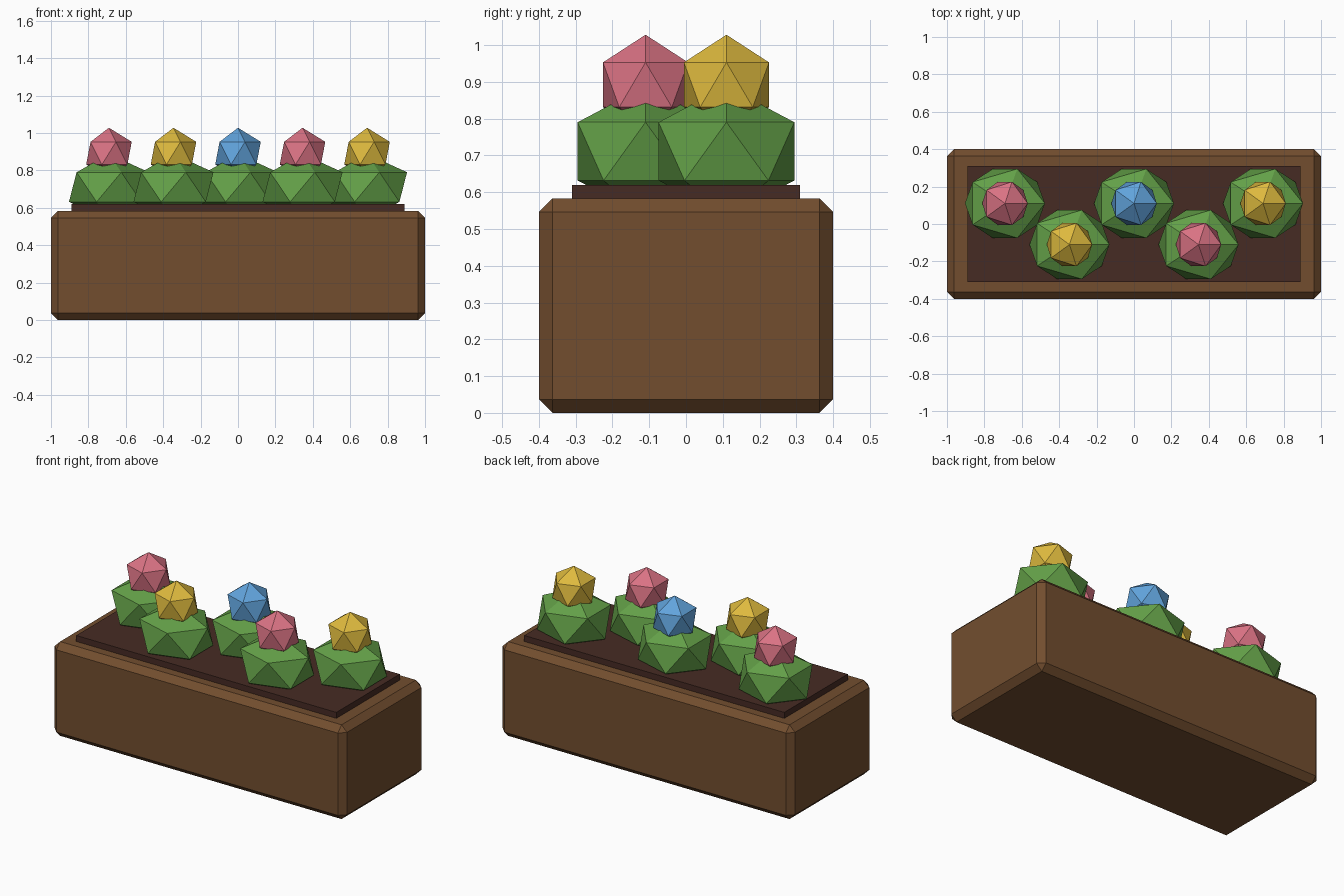
import bpy
import bmesh
from mathutils import Matrix

default_cube = bpy.data.objects.get("Cube")
if default_cube:
    bpy.data.objects.remove(default_cube, do_unlink=True)


def make_material(name, rgb):
    mat = bpy.data.materials.new(name)
    mat.use_nodes = True
    colour = (*rgb, 1.0)
    mat.diffuse_color = colour
    bsdf = next(n for n in mat.node_tree.nodes if n.type == "BSDF_PRINCIPLED")
    bsdf.inputs["Base Color"].default_value = colour
    return mat


wood = make_material("brown wood", (0.17, 0.076, 0.028))
earth = make_material("dark earth", (0.062, 0.024, 0.017))
leaf = make_material("leaf green", (0.125, 0.35, 0.064))
petals = {
    "pink": make_material("pink petals", (0.70, 0.17, 0.23)),
    "yellow": make_material("yellow petals", (0.73, 0.49, 0.048)),
    "blue": make_material("blue petals", (0.12, 0.37, 0.72)),
}


def add_object(name, bm, mat, location):
    mesh = bpy.data.meshes.new(name)
    bm.to_mesh(mesh)
    bm.free()
    mesh.materials.append(mat)
    obj = bpy.data.objects.new(name, mesh)
    obj.location = location
    bpy.context.collection.objects.link(obj)
    return obj


def add_block(name, size, bottom, mat):
    bm = bmesh.new()
    bmesh.ops.create_cube(bm, size=1, matrix=Matrix.Diagonal((*size, 1)))
    return add_object(name, bm, mat, (0, 0, bottom + size[2] / 2))


def add_faceted_ball(name, radii, mat, location):
    bm = bmesh.new()
    bmesh.ops.create_icosphere(bm, subdivisions=1, radius=1,
                               matrix=Matrix.Diagonal((*radii, 1)))
    return add_object(name, bm, mat, location)


# Planter box with chamfered edges
box = add_block("planter_box", (2, 0.8, 0.583), 0, wood)
chamfer = box.modifiers.new("chamfer", "BEVEL")
chamfer.width = 0.037
chamfer.segments = 1

# Soil slab rising slightly above the rim
add_block("soil", (1.78, 0.62, 0.12), 0.5, earth)

# Zigzag row of bushes, each topped by one bloom
for i, colour in enumerate(("pink", "yellow", "blue", "pink", "yellow")):
    x = (i - 2) * 0.345
    y = 0.11 if i % 2 == 0 else -0.11
    add_faceted_ball(f"bush_{i + 1}", (0.239, 0.217, 0.177), leaf, (x, y, 0.711))
    add_faceted_ball(f"{colour}_bloom_{i + 1}", (0.136,) * 3, petals[colour],
                     (x, y, 0.892))
